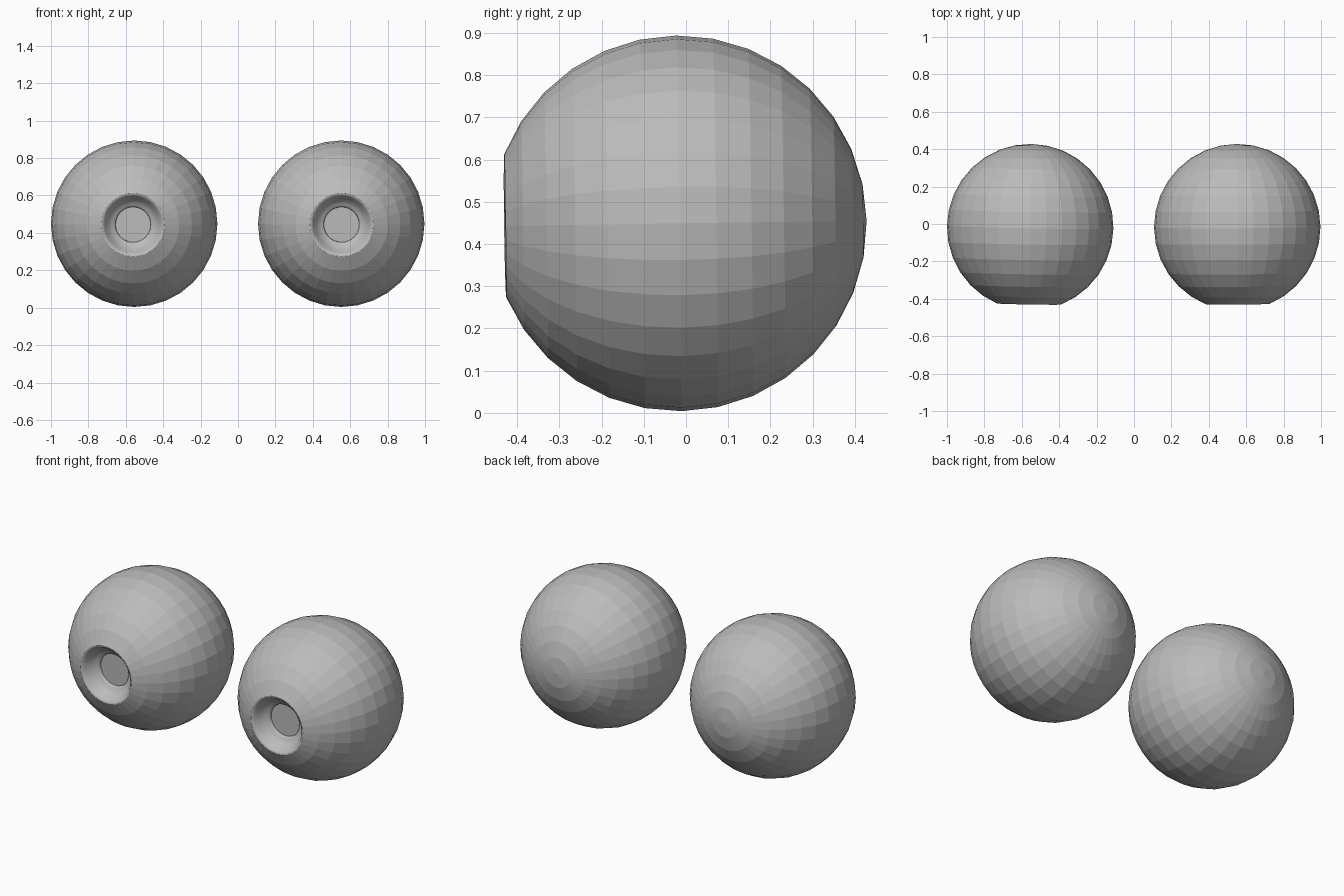
import bpy, bmesh, math
from mathutils import Matrix

if "Cube" in bpy.data.objects:
    bpy.data.objects.remove(bpy.data.objects["Cube"])

R, SEG, RINGS = 0.445, 32, 16

grey = bpy.data.materials.new("plain grey")
grey.diffuse_color = (0.5, 0.5, 0.5, 1)
grey.use_nodes = True
grey.node_tree.nodes["Principled BSDF"].inputs["Base Color"].default_value = grey.diffuse_color

# Profile (radius, y) from the back pole to the front opening
profile = []
for i in range(1, RINGS - 1):
    a = math.pi * i / RINGS
    profile.append((R * math.sin(a), R * math.cos(a)))
ball_rings = len(profile)
# Rounded rim, concave iris bowl and the small step around the pupil
profile += [(0.164, -0.411), (0.156, -0.404), (0.147, -0.390), (0.136, -0.373),
            (0.124, -0.358), (0.111, -0.348), (0.099, -0.343),
            (0.096, -0.340), (0.094, -0.328)]


def eyeball(name, x, yaw, pitch):
    bm = bmesh.new()
    rings = [[bm.verts.new((r * math.cos(2 * math.pi * k / SEG), y,
                            r * math.sin(2 * math.pi * k / SEG)))
              for k in range(SEG)] for r, y in profile]
    pole = bm.verts.new((0, R, 0))
    for k in range(SEG):
        n = (k + 1) % SEG
        bm.faces.new((pole, rings[0][k], rings[0][n]))
        for i in range(len(rings) - 1):
            f = bm.faces.new((rings[i][k], rings[i + 1][k],
                              rings[i + 1][n], rings[i][n]))
            f.smooth = i >= ball_rings - 1   # smooth iris, faceted ball
    bm.faces.new(rings[-1])                  # flat pupil
    bmesh.ops.recalc_face_normals(bm, faces=bm.faces[:])
    me = bpy.data.meshes.new(name)
    bm.to_mesh(me)
    bm.free()
    me.materials.append(grey)
    ob = bpy.data.objects.new(name, me)
    bpy.context.collection.objects.link(ob)
    ob.matrix_world = (Matrix.Translation((x, -0.017, 0.449))
                       @ Matrix.Rotation(math.radians(yaw), 4, 'Z')
                       @ Matrix.Rotation(math.radians(pitch), 4, 'X'))


# The pair of eyes, each turned very slightly
eyeball("left_eyeball", -0.555, -1.0, 0.8)
eyeball("right_eyeball", 0.552, 0.3, 0.8)
